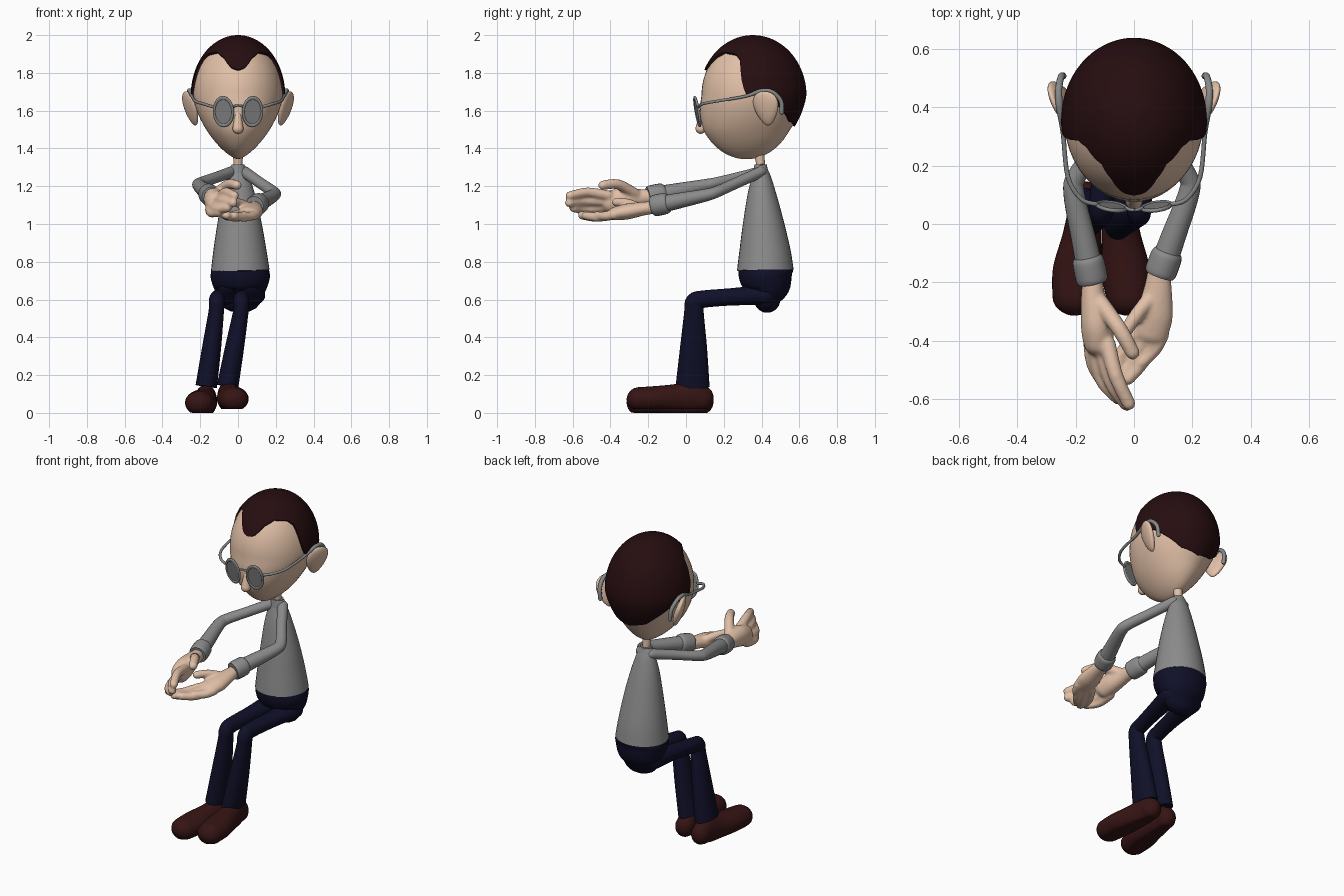
import bpy, bmesh, math
from mathutils import Vector, Matrix

if "Cube" in bpy.data.objects:
    bpy.data.objects.remove(bpy.data.objects["Cube"])

def material(name, r, g, b):
    m = bpy.data.materials.new(name)
    m.diffuse_color = (r, g, b, 1)
    m.use_nodes = True
    m.node_tree.nodes["Principled BSDF"].inputs["Base Color"].default_value = m.diffuse_color
    return m

SKIN = material("skin", .76, .53, .39)
HAIR = material("dark hair", .019, .004, .005)
SHIRT = material("grey shirt", .26, .26, .26)
NAVY = material("navy cloth", .005, .005, .022)
SHOE = material("brown leather", .037, .007, .007)
METAL = material("grey metal", .24, .25, .25)
LENS = material("lens grey", .22, .22, .22)

def finish(bm, name, mat, remesh=0):
    bmesh.ops.recalc_face_normals(bm, faces=bm.faces)
    for f in bm.faces:
        f.smooth = True
    for e in bm.edges:
        if len(e.link_faces) == 2 and e.calc_face_angle(0) > math.radians(55):
            e.smooth = False
    me = bpy.data.meshes.new(name)
    bm.to_mesh(me)
    bm.free()
    me.materials.append(mat)
    ob = bpy.data.objects.new(name, me)
    bpy.context.collection.objects.link(ob)
    if remesh:
        r = ob.modifiers.new("blend", 'REMESH')
        r.mode, r.voxel_size, r.use_smooth_shade = 'VOXEL', remesh, True
        s = ob.modifiers.new("soften", 'SMOOTH')
        s.factor, s.iterations = .5, 4
    return ob

def spline(pts, steps):
    out = []
    for i in range(len(pts) - 1):
        p0, p1, p2 = pts[max(i - 1, 0)], pts[i], pts[i + 1]
        p3 = pts[min(i + 2, len(pts) - 1)]
        for k in range(steps):
            t = k / steps
            out.append([.5 * (2*b + (c - a)*t + (2*a - 5*b + 4*c - d)*t*t + (3*b - a - 3*c + d)*t**3)
                        for a, b, c, d in zip(p0, p1, p2, p3)])
    return out + [list(pts[-1])]

def tube(bm, secs, ends=(True, True), n=20, steps=5, floor=None):
    """Smooth loft through (x, y, z, half width, half depth); ends may be rounded."""
    s = spline(secs, steps)
    if ends[0] or ends[1]:
        def dome(p, q):
            d = (Vector(p[:3]) - Vector(q[:3])).normalized() * min(p[3], p[4])
            return [[*(Vector(p[:3]) + d * math.sin(u)), p[3] * math.cos(u), p[4] * math.cos(u)]
                    for u in (.35, .7, 1.05, 1.35, 1.5)]
        head = dome(s[0], s[1])[::-1] if ends[0] else []
        tail = dome(s[-1], s[-2]) if ends[1] else []
        s = head + s + tail
    rings = []
    for i, p in enumerate(s):
        t = (Vector(s[min(i + 1, len(s) - 1)][:3]) - Vector(s[max(i - 1, 0)][:3])).normalized()
        side = Vector((1, 0, 0))
        side = (side - t * side.dot(t)).normalized()
        up = t.cross(side)
        ring = []
        for k in range(n):
            a = 2 * math.pi * k / n
            v = Vector(p[:3]) + side * p[3] * math.cos(a) + up * p[4] * math.sin(a)
            if floor is not None:
                v.z = max(v.z, floor)
            ring.append(bm.verts.new(v))
        rings.append(ring)
    skin_rings(bm, rings)
    bm.faces.new(rings[0])
    bm.faces.new(rings[-1])

def skin_rings(bm, rings):
    for r, q in zip(rings, rings[1:]):
        for k in range(len(r)):
            j = (k + 1) % len(r)
            bm.faces.new((r[k], r[j], q[j], q[k]))

def part(name, mat, secs, **kw):
    bm = bmesh.new()
    tube(bm, secs, **kw)
    return finish(bm, name, mat)

# Head: egg shape, u = latitude, phi = angle from the face
Z0 = 1.68
def egg(u, phi, o):
    c = math.cos(u)
    if u >= 0:
        z, w, d, cy = Z0 + (.308 + o) * math.sin(u), c, c, .354
    else:
        t = -math.sin(u)
        z, w, d = Z0 - (.337 + o) * t, max(1 - t**1.5, 0)**.7, c
        cy = .354 - .034 * min(1, t * 1.8)
    return Vector(((.238 + o) * w * math.sin(phi), cy - (.272 + o) * d * math.cos(phi), z))

bm = bmesh.new()
skin_rings(bm, [[bm.verts.new(egg(math.radians(-89.5 + 179 * i / 40), 2 * math.pi * k / 48, 0))
                 for k in range(48)] for i in range(41)])
finish(bm, "head", SKIN)

# Hair: shell over the head with a widow's peak hairline
LINE = [(0, 1.817), (9, 1.828), (24, 1.885), (40, 1.912), (64, 1.9), (73, 1.87), (78, 1.75), (82, 1.69),
        (110, 1.66), (126, 1.61), (148, 1.54), (180, 1.515)]
def hairline(deg):
    for (a, za), (b, zb) in zip(LINE, LINE[1:]):
        if deg <= b:
            return za + (zb - za) * (deg - a) / (b - a)
    return LINE[-1][1]

bm = bmesh.new()
N, rings = 144, []
for i in range(-1, 25):
    ring = []
    for k in range(N):
        deg = 360 * k / N
        dz = hairline(min(deg, 360 - deg)) - Z0
        o = -.012 if i < 0 else .012
        u0 = math.asin(dz / (.32 if dz > 0 else .349))
        u = u0 + (math.radians(89.6) - u0) * max(i, 0) / 24
        ring.append(bm.verts.new(egg(u, math.radians(deg), o)))
    rings.append(ring)
skin_rings(bm, rings)
bm.faces.new(rings[-1])
finish(bm, "hair", HAIR)

# Nose and neck
part("nose", SKIN, [(0, .095, 1.60, .016, .015), (0, .085, 1.55, .022, .022), (0, .078, 1.505, .029, .028)])
part("neck", SKIN, [(0, .395, 1.24, .026, .026), (0, .395, 1.31, .023, .023), (0, .385, 1.40, .03, .03)])

# Ears and glasses, both sides
for s, label in ((-1, "right"), (1, "left")):
    bm = bmesh.new()
    bmesh.ops.create_uvsphere(bm, u_segments=24, v_segments=16, radius=1)
    for v in bm.verts:
        v.co.y *= 1 + .35 * v.co.z
    turn = Matrix.Rotation(-s * .4, 4, 'Z') @ Matrix.Rotation(s * .3, 4, 'Y')
    bm.transform(Matrix.Translation((s * .25, .425, 1.612)) @ turn @ Matrix.Diagonal((.024, .068, .095, 1)))
    finish(bm, label + "_ear", SKIN)

    place = dict(location=(s * .077, .06, 1.595), rotation=(math.radians(100), 0, s * .15))
    bpy.ops.mesh.primitive_torus_add(major_segments=40, minor_segments=10, major_radius=.05,
                                     minor_radius=.007, **place)
    bpy.context.object.name = label + "_rim"
    bpy.context.object.scale = (1, 1.48, 1)
    bpy.context.object.data.materials.append(METAL)
    bpy.ops.object.shade_smooth()
    bpy.ops.mesh.primitive_cylinder_add(vertices=40, radius=.05, depth=.006, **place)
    bpy.context.object.name = label + "_lens"
    bpy.context.object.scale = (1, 1.48, 1)
    bpy.context.object.data.materials.append(LENS)

    path = [(.13, .068, 1.62), (.18, .085, 1.635), (.226, .16, 1.65), (.243, .31, 1.675),
            (.255, .40, 1.705), (.258, .46, 1.697), (.25, .503, 1.65), (.243, .507, 1.59)]
    part(label + "_temple", METAL, [(s * x, y, z, .008 + .004 * (i > 3), .008 + .004 * (i > 3))
                                    for i, (x, y, z) in enumerate(path)], n=10)
part("bridge", METAL, [(-.027, .056, 1.617, .006, .006), (-.013, .049, 1.626, .006, .006),
                       (.0133, .0491, 1.627, .006, .006), (.027, .056, 1.617, .006, .006)], n=10)

# Shirt body and collar
part("shirt", SHIRT, [(.012, .42, .755, .155, .15), (.010, .418, .85, .142, .137), (.008, .41, 1.0, .118, .110),
                      (.003, .402, 1.15, .088, .078), (0, .40, 1.24, .064, .053), (0, .398, 1.285, .05, .036)],
     ends=(False, True), n=32)
part("collar", SHIRT, [(0, .395, 1.27, .045, .04), (0, .395, 1.315, .034, .033)], ends=(False, False))

# Trousers
part("hips", NAVY, [(.012, .42, .765, .15, .143), (.012, .425, .72, .157, .142), (.012, .437, .66, .14, .115),
                    (.012, .43, .60, .11, .07)], ends=(False, True), n=32)
for name, hx, kx, fx in (("right_leg", -.06, -.11, -.168), ("left_leg", .08, .02, -.055)):
    part(name, NAVY, [(hx, .43, .625, .065, .055), ((hx + kx) / 2, .25, .615, .05, .046),
                      (kx, .09, .602, .042, .046), (kx - .002, .046, .585, .041, .05),
                      (kx - .006, .042, .53, .041, .052), ((kx + fx) / 2, .04, .35, .05, .071),
                      (fx, .035, .14, .057, .09)], ends=(True, False), n=24)

# Shoes
for name, hx, tx, base in (("right_shoe", -.165, -.205, 0), ("left_shoe", -.055, -.02, .02)):
    secs = [(0, .09, .055, .055, .065), (.1, .04, .065, .058, .085), (.35, -.05, .058, .068, .075),
            (.75, -.16, .055, .083, .067), (1, -.25, .052, .075, .064)]
    part(name, SHOE, [(hx + (tx - hx) * t, y, z + base, a, b) for t, y, z, a, b in secs], n=28, floor=base)

# Sleeves with thicker cuffs
ARMS = (("right", (-.035, .395, 1.275), (-.213, .14, 1.212), (-.142, -.20, 1.145)),
        ("left", (.035, .395, 1.275), (.2, .14, 1.16), (.088, -.175, 1.095)))
for label, sh, el, wr in ARMS:
    S, E, W = Vector(sh), Vector(el), Vector(wr)
    part(label + "_sleeve", SHIRT, [(*S, .032, .03), (*S.lerp(E, .5), .03, .029), (*S.lerp(E, .9), .033, .03),
                                    (*E.lerp(W, .1), .036, .033), (*E.lerp(W, .55), .042, .041),
                                    (*E.lerp(W, .9), .046, .046)], ends=(True, False))
    part(label + "_cuff", SHIRT, [(*E.lerp(W, .74), .046, .047), (*E.lerp(W, .79), .054, .056),
                                  (*E.lerp(W, .95), .055, .057), (*W, .05, .052)], ends=(False, False))

# Hands: palm, fingers and thumb blended together
def hand(name, palm, fingers):
    bm = bmesh.new()
    tube(bm, palm)
    for *pts, r in fingers:
        tube(bm, [(*p, r * (1 - .08 * i), r * (1 - .08 * i)) for i, p in enumerate(pts)], n=14, steps=4)
    finish(bm, name, SKIN, remesh=.008)

hand("right_hand",
     [(-.142, -.17, 1.145, .033, .035), (-.14, -.25, 1.14, .042, .046), (-.128, -.34, 1.13, .055, .062),
      (-.122, -.40, 1.115, .053, .06)],
     [((-.09, -.41, 1.15), (-.062, -.52, 1.168), (-.018, -.615, 1.15), .028),
      ((-.11, -.42, 1.12), (-.078, -.54, 1.122), (-.025, -.618, 1.112), .028),
      ((-.135, -.41, 1.095), (-.11, -.53, 1.08), (-.055, -.595, 1.085), .028),
      ((-.15, -.39, 1.075), (-.14, -.48, 1.058), (-.10, -.55, 1.06), .026),
      ((-.115, -.27, 1.16), (-.05, -.36, 1.21), (-.005, -.44, 1.205), .03)])
hand("left_hand",
     [(.086, -.14, 1.09, .036, .033), (.082, -.22, 1.082, .048, .036), (.07, -.31, 1.066, .064, .042),
      (.055, -.375, 1.055, .062, .036)],
     [((.095, -.38, 1.05), (.07, -.43, 1.042), (.025, -.475, 1.045), .026),
      ((.065, -.40, 1.046), (.03, -.47, 1.036), (-.02, -.53, 1.044), .027),
      ((.03, -.40, 1.046), (-.015, -.48, 1.036), (-.06, -.55, 1.046), .027),
      ((.0, -.38, 1.05), (-.05, -.46, 1.04), (-.075, -.53, 1.05), .026),
      ((.06, -.25, 1.085), (.01, -.31, 1.11), (-.03, -.37, 1.115), .027)])
